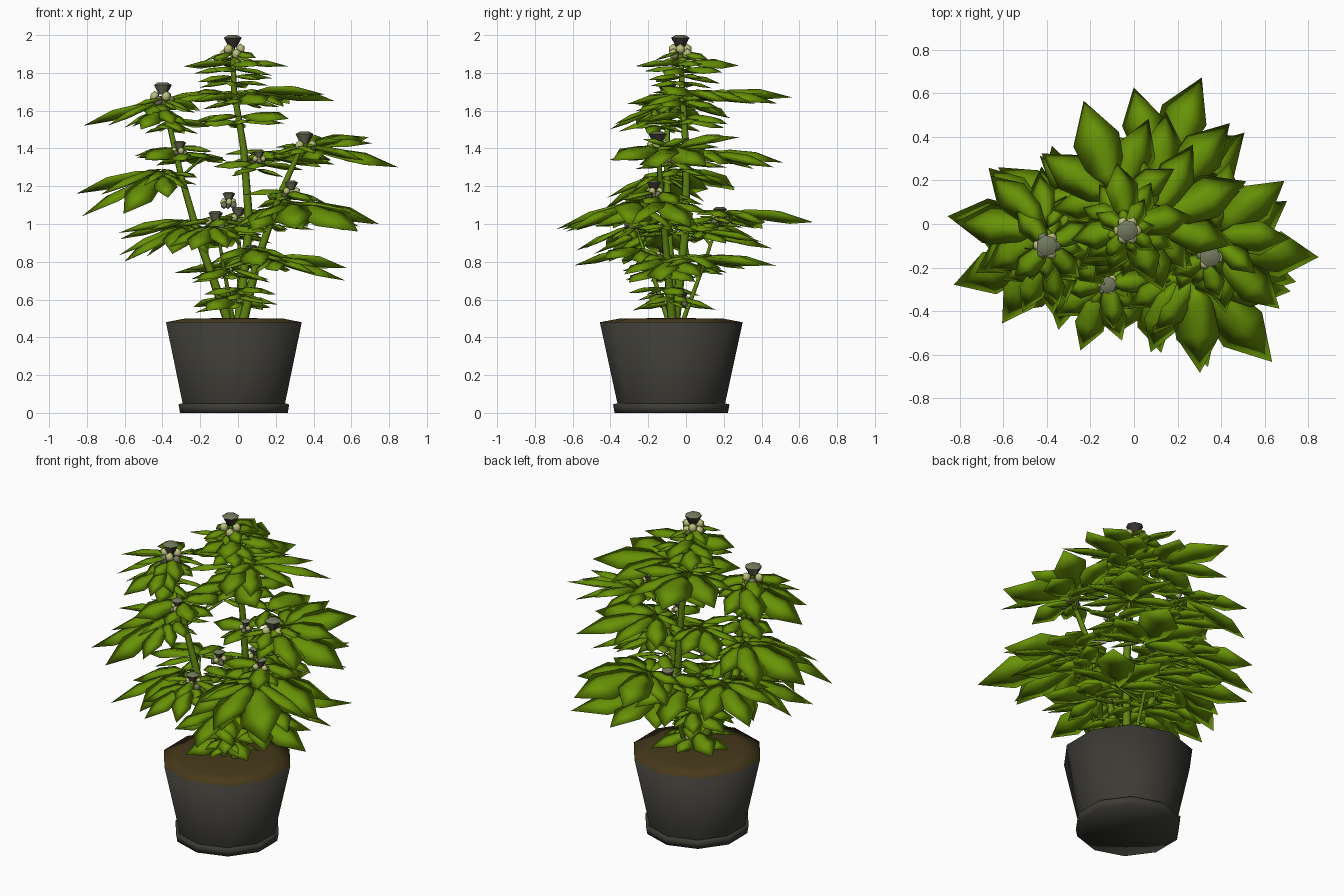
import bpy, bmesh, math, random
from mathutils import Vector

if "Cube" in bpy.data.objects:
    bpy.data.objects.remove(bpy.data.objects["Cube"])

random.seed(4)


def mat(name, r, g, b):
    m = bpy.data.materials.new(name)
    m.diffuse_color = (r, g, b, 1)
    m.use_nodes = True
    m.node_tree.nodes["Principled BSDF"].inputs["Base Color"].default_value = m.diffuse_color
    return m


LEAF = mat("leaf_green", 0.135, 0.285, 0.002)
STEM = mat("stem_green", 0.115, 0.235, 0.005)
POT = mat("charcoal", 0.045, 0.043, 0.035)
SOIL = mat("soil_brown", 0.062, 0.041, 0.011)
CREAM = mat("bud_cream", 0.50, 0.52, 0.20)
GREY = mat("bud_grey_green", 0.17, 0.19, 0.11)
DARK = mat("bud_dark", 0.05, 0.04, 0.035)


def finish(bm, name, mats, angle=40):
    me = bpy.data.meshes.new(name)
    bm.to_mesh(me)
    bm.free()
    ob = bpy.data.objects.new(name, me)
    bpy.context.collection.objects.link(ob)
    for m in mats:
        me.materials.append(m)
    bpy.ops.object.select_all(action='DESELECT')
    ob.select_set(True)
    bpy.context.view_layer.objects.active = ob
    bpy.ops.object.shade_smooth_by_angle(angle=math.radians(angle))
    return ob


def lathe(name, profile, mats, split=9.0, n=10, cx=-0.022, cy=-0.078):
    """Revolve (radius, height) points, bottom to top; faces above split use the second colour."""
    bm = bmesh.new()
    rings = []
    for r, z in profile:
        if r == 0:
            rings.append([bm.verts.new((cx, cy, z))] * n)
        else:
            rings.append([bm.verts.new((cx + r * math.cos(math.pi / 2 + math.tau * k / n),
                                        cy + r * math.sin(math.pi / 2 + math.tau * k / n), z))
                          for k in range(n)])
    for a, b in zip(rings, rings[1:]):
        for k in range(n):
            j = (k + 1) % n
            quad = list(dict.fromkeys((a[k], a[j], b[j], b[k])))
            if len(quad) > 2:
                f = bm.faces.new(quad)
                f.material_index = 1 if f.calc_center_median().z > split else 0
    return finish(bm, name, mats, 150)


# Saucer, and pot filled to the rim with soil
lathe("saucer", [(0, 0), (0.30, 0), (0.308, 0.045), (0.29, 0.05)], [POT])
lathe("pot_with_soil", [(0.284, 0.045), (0.378, 0.48), (0.27, 0.5), (0, 0.502)], [POT, SOIL], 0.47)


def tube(name, pts, radius, tip):
    cu = bpy.data.curves.new(name, 'CURVE')
    cu.dimensions = '3D'
    cu.bevel_depth = radius
    cu.bevel_resolution = 1
    sp = cu.splines.new('POLY')
    sp.points.add(len(pts) - 1)
    for i, p in enumerate(pts):
        sp.points[i].co = (*p, 1)
        sp.points[i].radius = 1 + (tip - 1) * i / (len(pts) - 1)
    ob = bpy.data.objects.new(name, cu)
    bpy.context.collection.objects.link(ob)
    cu.materials.append(STEM)


# Main stems, growing out of the soil
STEMS = {
    "left_stem": [(-0.04, -0.06, 0.45), (-0.2, -0.09, 0.9), (-0.3, -0.1, 1.25), (-0.4, -0.1, 1.68)],
    "centre_stem": [(0, -0.06, 0.45), (0.06, 0, 1.0), (0.03, 0, 1.4), (-0.02, -0.02, 1.7), (-0.03, -0.03, 1.95)],
    "right_stem": [(0.02, -0.07, 0.45), (0.1, -0.1, 0.8), (0.22, -0.13, 1.15), (0.34, -0.15, 1.42)],
    "front_stem": [(-0.02, -0.08, 0.45), (-0.08, -0.2, 0.8), (-0.12, -0.28, 1.02)],
    "back_stem": [(0, -0.03, 0.45), (0.01, 0.1, 0.8), (0.0, 0.18, 1.04)],
}
samples = []
for name, pts in STEMS.items():
    tube(name, pts, 0.026 if len(pts) > 3 else 0.014, 0.5)
    for a, b in zip(pts, pts[1:]):
        samples += [Vector(a).lerp(Vector(b), t / 8) for t in range(9)]

foliage = bmesh.new()


def leaf(base, heading, length, drop, width=0.2):
    """Closed pointed blade: raised midrib above, keel below, arched along its length."""
    u = Vector((math.cos(heading), math.sin(heading), 0))
    s = Vector((-u.y, u.x, 0))
    roll = random.uniform(-0.35, 0.35)

    def at(t, w, lift=0.0):
        p = base + u * (length * t) + s * (length * w)
        p.z += length * (0.09 * math.sin(math.pi * t) - 0.27 * abs(w) + roll * w + lift) - drop * t
        return foliage.verts.new(p)

    b, tip = at(0, 0), at(1, 0)
    l1, m1, r1 = (at(0.28, w * width * 0.75) for w in (1, 0, -1))
    l2, m2, r2 = (at(0.62, w * width) for w in (1, 0, -1))
    k1, k2 = at(0.28, 0, -0.095), at(0.62, 0, -0.115)
    for f in ((b, m1, l1), (b, r1, m1), (l1, m1, m2, l2), (m1, r1, r2, m2), (l2, m2, tip), (m2, r2, tip),
              (b, l1, k1), (b, k1, r1), (l1, l2, k2, k1), (k1, k2, r2, r1), (l2, tip, k2), (k2, tip, r2)):
        foliage.faces.new(f)


# Large fan leaves: hub x, y, z, heading in degrees, length, drop of the tip
FANS = [
    (-0.40, -0.02, 1.64, 176, 0.42, 0.12), (-0.40, -0.16, 1.60, 245, 0.27, 0.10),
    (-0.40, -0.02, 1.28, 173, 0.46, 0.12), (-0.40, -0.14, 1.26, 198, 0.45, 0.22),
    (-0.28, -0.14, 0.98, 220, 0.42, 0.18), (-0.28, 0.02, 1.01, 145, 0.42, 0.09),
    (-0.08, 0.10, 1.68, 108, 0.49, 0.01), (0.08, 0.02, 1.69, 22, 0.47, 0.04),
    (0.10, 0.22, 1.05, 65, 0.50, 0.04), (0.12, 0.12, 1.37, 47, 0.47, 0.07),
    (0.38, -0.12, 1.39, -4, 0.47, 0.09), (0.36, -0.06, 1.40, 38, 0.42, -0.06),
    (0.28, -0.15, 1.11, -14, 0.48, 0.11), (0.28, -0.24, 1.10, -48, 0.53, 0.14),
    (0.20, -0.25, 1.08, -71, 0.43, 0.11), (-0.14, -0.29, 0.98, 250, 0.31, 0.12),
    (0.05, -0.24, 0.86, -78, 0.36, 0.08), (0.18, -0.10, 0.80, -5, 0.39, 0.10),
    (0.16, 0.06, 0.81, 46, 0.50, 0.03), (-0.06, 0.02, 0.77, 165, 0.29, 0.03),
    (-0.18, 0.10, 1.36, 140, 0.33, 0.05), (-0.03, 0.08, 0.95, 110, 0.40, 0.08),
]
for i, (x, y, z, head, length, drop) in enumerate(FANS):
    hub = Vector((x, y, z))
    near = min(samples, key=lambda p: (p - hub - Vector((0, 0, -0.06))).length)
    tube("leaf_stalk_%02d" % i, [near, hub], 0.008, 0.8)
    for k in range(-3, 4):
        f = (1, 0.84, 0.62, 0.42)[abs(k)]
        leaf(hub + Vector((0, 0, 0.012 * (k % 2))), math.radians(head + 39 * k), length * f,
             drop * f + (length * random.uniform(-0.04, 0.1) if k else 0), 0.225)

# Whorls of smaller leaves around the stems: x, y, z, radius, drop
WHORLS = [
    (-0.03, -0.03, 1.91, 0.17, 0.03), (-0.02, -0.01, 1.85, 0.31, 0.03), (-0.02, -0.02, 1.78, 0.25, 0.03),
    (0.02, -0.02, 1.68, 0.32, 0.04), (0.01, -0.01, 1.57, 0.32, 0.03), (-0.39, -0.1, 1.66, 0.23, 0.05),
    (-0.36, -0.14, 1.55, 0.23, 0.04), (-0.32, -0.1, 1.40, 0.29, 0.04), (-0.36, -0.1, 1.27, 0.20, 0.05),
    (0.10, -0.03, 1.32, 0.25, 0.04), (0.34, -0.15, 1.41, 0.21, 0.04), (0.27, -0.14, 1.17, 0.25, 0.05),
    (-0.12, -0.27, 1.02, 0.23, 0.06), (0.0, 0.16, 1.03, 0.23, 0.04), (0.22, -0.1, 1.02, 0.25, 0.04),
    (-0.05, -0.06, 0.98, 0.28, 0.03), (0.07, -0.1, 0.83, 0.25, 0.05), (-0.04, -0.14, 0.76, 0.28, 0.05),
    (-0.02, -0.06, 0.61, 0.29, 0.05), (0.02, -0.12, 0.66, 0.22, 0.05),
]
for x, y, z, rad, drop in WHORLS:
    turn = random.uniform(0, 60)
    for k in range(8):
        f = (1.0, 0.75)[k % 2] * random.uniform(0.88, 1)
        leaf(Vector((x, y, z - 0.03 * (k % 2))), math.radians(turn + 45 * k + random.uniform(-8, 8)),
             rad * f, drop * f * random.uniform(0.3, 1.6), 0.26)
finish(foliage, "leaves", [LEAF], 180)


# Buds: small flared cup on a spread ring of pale and grey scales: x, y, top z, scale
BUDS = [
    (-0.03, -0.03, 2.0, 1.0), (-0.40, -0.10, 1.75, 1.0), (0.35, -0.15, 1.49, 1.0),
    (-0.12, -0.28, 1.07, 0.8), (0.0, 0.18, 1.09, 0.75), (-0.31, -0.16, 1.44, 0.7),
    (0.28, -0.17, 1.23, 0.75), (0.07, -0.12, 0.89, 0.7), (0.11, -0.08, 1.39, 0.6),
    (-0.05, -0.12, 1.17, 0.7), (-0.02, -0.02, 0.65, 0.7),
]
for i, (x, y, z, s) in enumerate(BUDS):
    bm = bmesh.new()
    rings = [[bm.verts.new((x + s * r * math.cos(math.tau * k / 7),
                            y + s * r * math.sin(math.tau * k / 7), z + s * h)) for k in range(7)]
             for r, h in ((0.022, -0.065), (0.05, -0.014), (0.025, 0))]
    for lo, hi in zip(rings, rings[1:]):
        for k in range(7):
            j = (k + 1) % 7
            face = bm.faces.new((lo[k], lo[j], hi[j], hi[k]))
            # dark sides on the top bud, a few on the others; rim grey-green
            face.material_index = 1 if lo is rings[0] and (i == 0 or k % 3 == 0) else 0
    bm.faces.new(rings[2])
    finish(bm, "bud_cup_%02d" % i, [GREY, DARK], 80)

    bm = bmesh.new()
    for k in range(6):
        a = math.tau * k / 6 + i
        res = bmesh.ops.create_icosphere(bm, subdivisions=1, radius=0.027 * s)
        off = Vector((x + 0.042 * s * math.cos(a), y + 0.042 * s * math.sin(a),
                      z - s * (0.075 + 0.025 * (k % 2))))
        for v in res["verts"]:
            v.co = off + Vector((v.co.x, v.co.y, v.co.z * 1.1))
        for f in {f for v in res["verts"] for f in v.link_faces}:
            f.material_index = 1 if i and k % 2 else 0
    finish(bm, "bud_scales_%02d" % i, [CREAM, GREY], 80)
